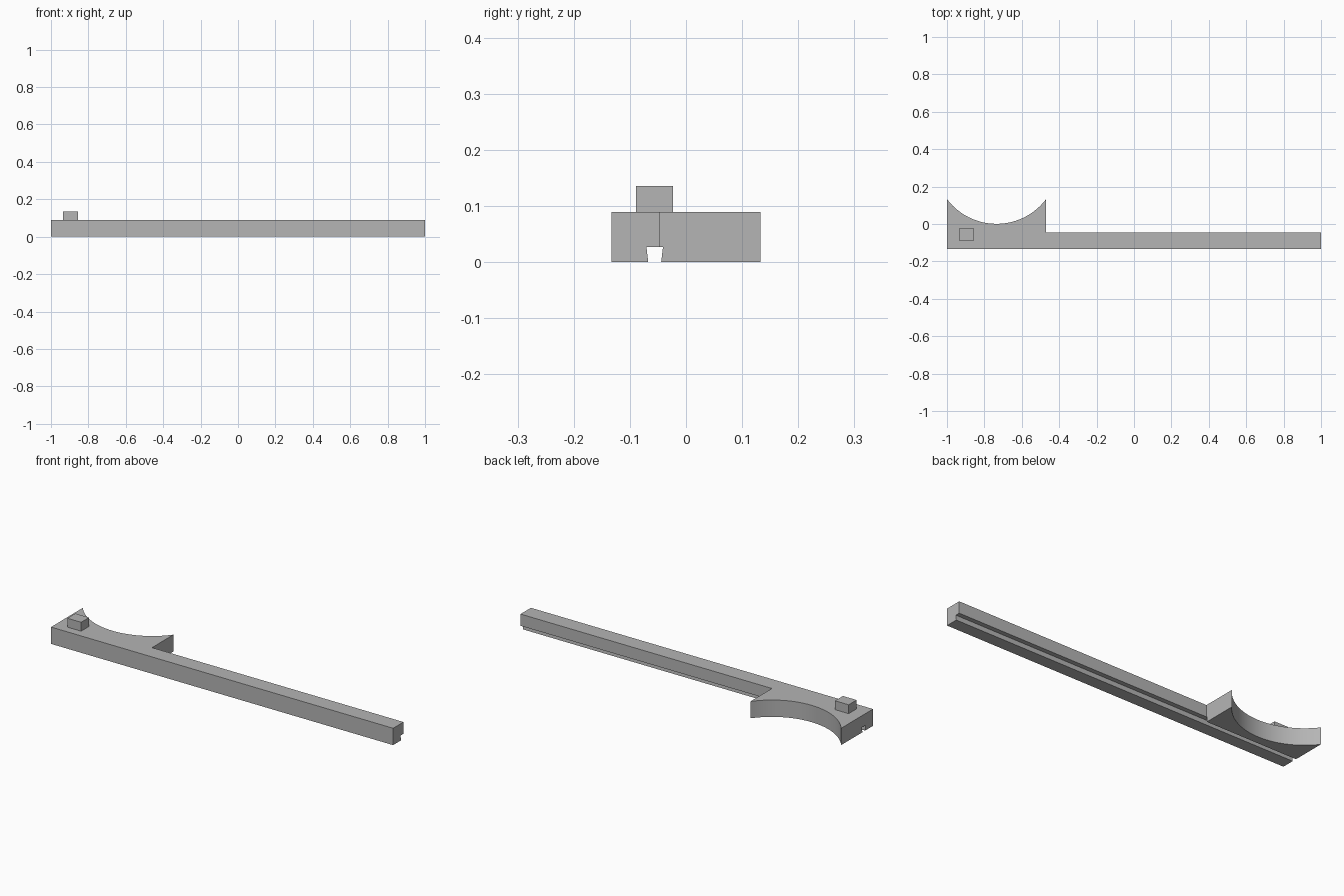
import bpy, bmesh, math

if "Cube" in bpy.data.objects:
    bpy.data.objects.remove(bpy.data.objects["Cube"], do_unlink=True)

GREY = (0.46, 0.46, 0.46, 1)
grey = bpy.data.materials.new("plain grey")
grey.use_nodes = True
grey.diffuse_color = GREY
grey.node_tree.nodes["Principled BSDF"].inputs["Base Color"].default_value = GREY


def prism(name, outline, offset):
    """Extrude a closed 3D outline along the offset vector."""
    bm = bmesh.new()
    face = bm.faces.new([bm.verts.new(p) for p in outline])
    result = bmesh.ops.extrude_face_region(bm, geom=[face], use_keep_orig=True)
    top = [g for g in result["geom"] if isinstance(g, bmesh.types.BMVert)]
    bmesh.ops.translate(bm, verts=top, vec=offset)
    bmesh.ops.recalc_face_normals(bm, faces=bm.faces)
    mesh = bpy.data.meshes.new(name)
    bm.to_mesh(mesh)
    bm.free()
    mesh.materials.append(grey)
    obj = bpy.data.objects.new(name, mesh)
    bpy.context.collection.objects.link(obj)
    return obj


FRONT, BACK, BAR_BACK = -0.133, 0.133, -0.0465
HEAD_END, HEIGHT = -0.47, 0.089

# Long bar with a wide head, scooped by a circular arc
half = (HEAD_END + 1) / 2
centre_x = HEAD_END - half
sag = BACK - 0.001
radius = (half ** 2 + sag ** 2) / (2 * sag)
sweep = math.asin(half / radius)
STEPS = 40
arc = []
for i in range(STEPS + 1):
    a = sweep * (1 - 2 * i / STEPS)
    arc.append((centre_x + radius * math.sin(a),
                BACK - sag + radius * (1 - math.cos(a)), 0))
outline = [(-1, FRONT, 0), (1, FRONT, 0), (1, BAR_BACK, 0), (HEAD_END, BAR_BACK, 0)]
body = prism("scooped_bar", outline + arc, (0, 0, HEIGHT))

# Flared groove along the whole underside, open through the back of the bar
groove = [(-0.067, -0.003), (-0.0446, -0.003), (-0.041, 0.027), (-0.0705, 0.027)]
cutter = prism("groove_cutter", [(-1.1, y, z) for y, z in groove], (2.2, 0, 0))
cutter.hide_render = True
cut = body.modifiers.new("groove", "BOOLEAN")
cut.operation = "DIFFERENCE"
cut.solver = "EXACT"
cut.object = cutter
bpy.context.view_layer.objects.active = body
bpy.ops.object.modifier_apply(modifier="groove")
bpy.data.objects.remove(cutter, do_unlink=True)

bpy.ops.object.select_all(action="DESELECT")
body.select_set(True)
bpy.ops.object.shade_smooth_by_angle(angle=math.radians(30))

# Peg on top of the head
x0, x1, y0, y1 = -0.935, -0.855, -0.089, -0.023
prism("peg", [(x, y, HEIGHT) for x, y in ((x0, y0), (x1, y0), (x1, y1), (x0, y1))],
      (0, 0, 0.047))
